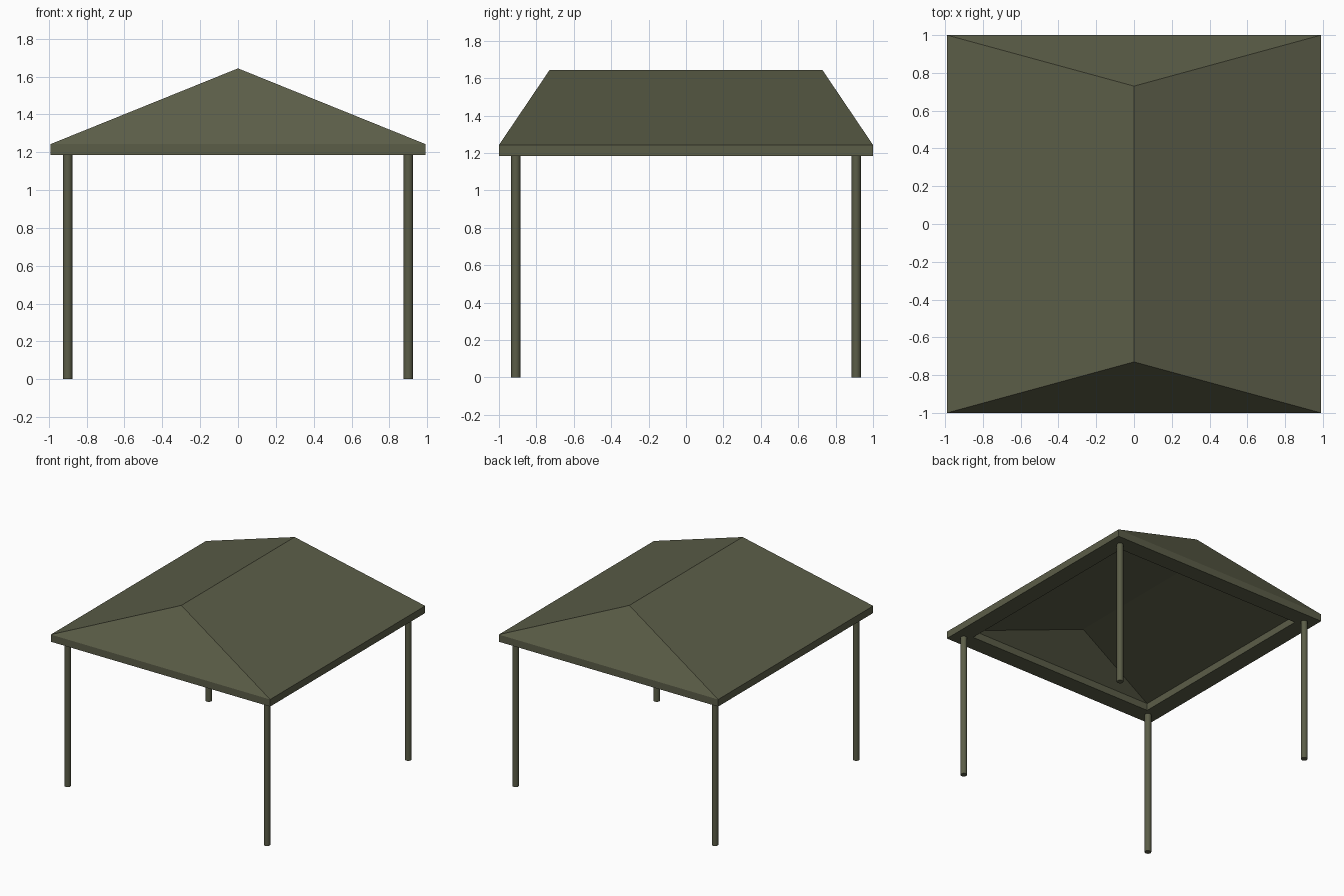
import bpy, bmesh

if "Cube" in bpy.data.objects:
    bpy.data.objects.remove(bpy.data.objects["Cube"])

olive = bpy.data.materials.new("dark olive")
olive.diffuse_color = (0.105, 0.11, 0.064, 1)
olive.use_nodes = True
olive.node_tree.nodes["Principled BSDF"].inputs["Base Color"].default_value = olive.diffuse_color


def finish(bm, name):
    bmesh.ops.recalc_face_normals(bm, faces=bm.faces)
    mesh = bpy.data.meshes.new(name)
    bm.to_mesh(mesh)
    bm.free()
    obj = bpy.data.objects.new(name, mesh)
    bpy.context.collection.objects.link(obj)
    mesh.materials.append(olive)
    return obj


def hip_shell(bm, hx, hy, z0, z1, ridge_y, ridge_z):
    """Four upright walls with a hipped roof on top; returns the bottom corners."""
    corners = [(-hx, -hy), (hx, -hy), (hx, hy), (-hx, hy)]
    low = [bm.verts.new((x, y, z0)) for x, y in corners]
    top = [bm.verts.new((x, y, z1)) for x, y in corners]
    front = bm.verts.new((0, -ridge_y, ridge_z))
    back = bm.verts.new((0, ridge_y, ridge_z))
    for i in range(4):
        j = (i + 1) % 4
        bm.faces.new((low[i], low[j], top[j], top[i]))
    bm.faces.new((top[0], top[1], front))
    bm.faces.new((top[1], top[2], back, front))
    bm.faces.new((top[2], top[3], back))
    bm.faces.new((top[3], top[0], front, back))
    return low


# Roof: outer hip, hollow inner hip, and the flat rim joining them
bm = bmesh.new()
outer = hip_shell(bm, 0.99, 1.0, 1.185, 1.243, 0.73, 1.643)
inner = hip_shell(bm, 0.85, 0.86, 1.185, 1.243, 0.59, 1.45)
for i in range(4):
    j = (i + 1) % 4
    bm.faces.new((outer[i], outer[j], inner[j], inner[i]))
finish(bm, "hipped_roof")

# Corner posts
for sx, side in ((-1, "left"), (1, "right")):
    for sy, end in ((-1, "front"), (1, "back")):
        bm = bmesh.new()
        bmesh.ops.create_cone(bm, cap_ends=True, segments=16, radius1=0.025,
                              radius2=0.025, depth=1.187)
        post = finish(bm, f"{end}_{side}_post")
        post.location = (sx * 0.9, sy * 0.91, 1.187 / 2)
        for f in post.data.polygons:
            f.use_smooth = abs(f.normal.z) < 0.5
        for e in post.data.edges:
            a, b = (post.data.vertices[v].co.z for v in e.vertices)
            e.use_edge_sharp = abs(a - b) < 0.01
